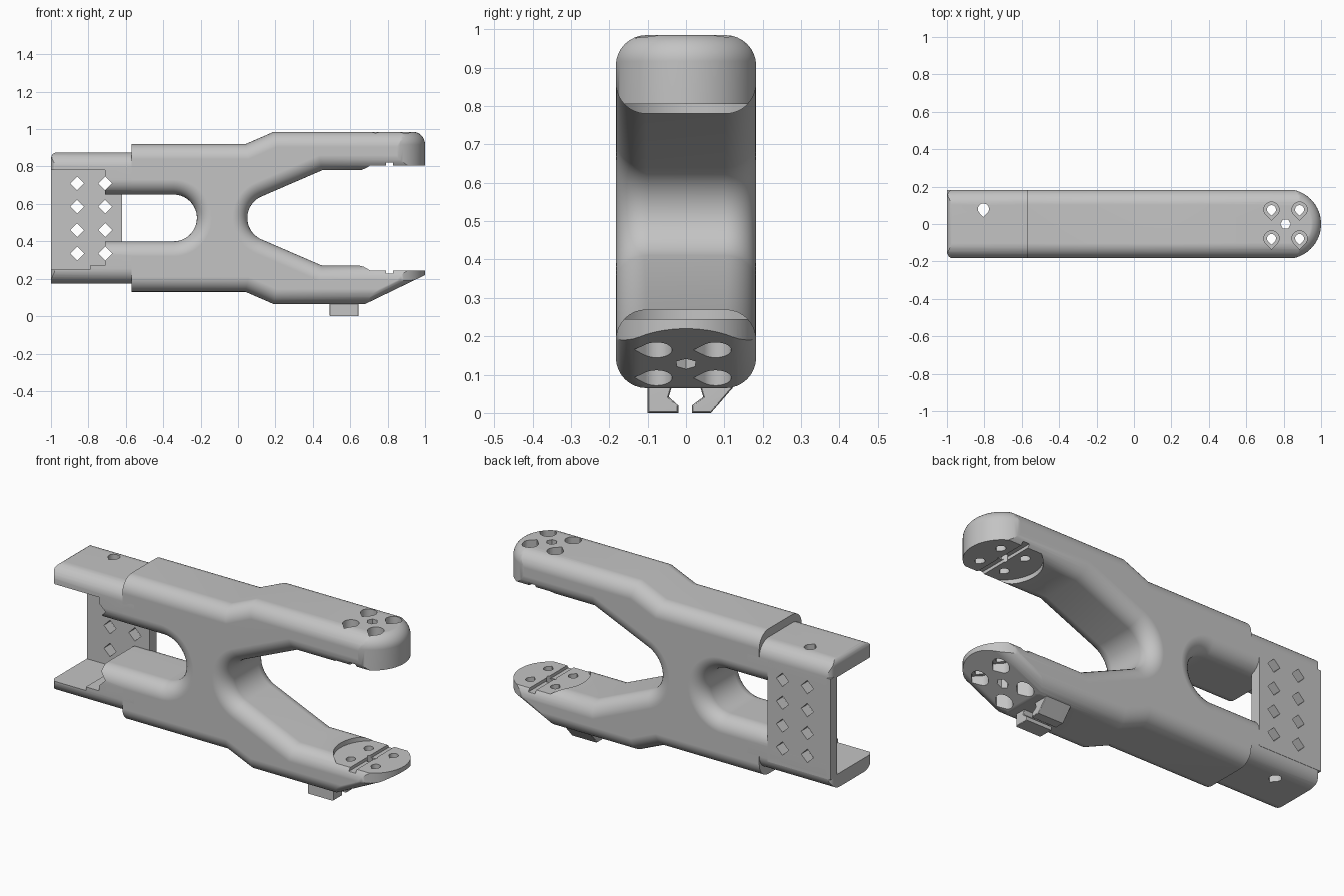
import bpy, bmesh, math
from mathutils import Vector

if "Cube" in bpy.data.objects:
    bpy.data.objects.remove(bpy.data.objects["Cube"], do_unlink=True)

grey = bpy.data.materials.new("light_grey")
grey.use_nodes = True
colour = (0.55, 0.55, 0.55, 1)
grey.diffuse_color = colour
grey.node_tree.nodes["Principled BSDF"].inputs["Base Color"].default_value = colour

MID = 0.525   # height of the symmetry plane
HALF = 0.183  # half depth of the body
ROUND = 0.08  # edge rounding
TIP = 0.81    # centre of the mounting pads
AXES = {"x": lambda u, v, w: (w, u, v),
        "y": lambda u, v, w: (u, w, v),
        "z": lambda u, v, w: (u, v, w)}


def arc(cx, cy, r, a0, a1, n=20):
    angles = [math.radians(a0 + (a1 - a0) * i / n) for i in range(n + 1)]
    return [(cx + r * math.cos(a), cy + r * math.sin(a)) for a in angles]


def inset(pts, d):
    """Offset a counter-clockwise outline inwards with mitred corners."""
    out = []
    for i, p in enumerate(pts):
        p = Vector(p)
        a = (p - Vector(pts[i - 1])).normalized()
        b = (Vector(pts[(i + 1) % len(pts)]) - p).normalized()
        n1, n2 = Vector((-a.y, a.x)), Vector((-b.y, b.x))
        out.append(p + (n1 + n2) * d / (1 + n1.dot(n2)))
    return out


def prism(name, pts, lo, hi, axis, r=0, steps=8):
    """Extrude an outline along an axis, rounding both rims by r."""
    area = sum(pts[i - 1][0] * p[1] - p[0] * pts[i - 1][1] for i, p in enumerate(pts))
    if area < 0:
        pts = pts[::-1]
    rim = [(0, 0)]
    if r:
        turns = [math.pi / 2 * k / steps for k in range(steps + 1)]
        rim = [(r * (1 - math.sin(t)), r * (1 - math.cos(t))) for t in turns]
    rows = [(d, lo + e) for d, e in rim] + [(d, hi - e) for d, e in rim[::-1]]
    bm = bmesh.new()
    loops = [[bm.verts.new(AXES[axis](p[0], p[1], w)) for p in inset(pts, d)] for d, w in rows]
    for l0, l1 in zip(loops, loops[1:]):
        for i in range(len(pts)):
            bm.faces.new((l0[i - 1], l0[i], l1[i], l1[i - 1]))
    bm.faces.new(loops[0][::-1])
    bm.faces.new(loops[-1])
    bmesh.ops.recalc_face_normals(bm, faces=bm.faces)
    mesh = bpy.data.meshes.new(name)
    bm.to_mesh(mesh)
    bm.free()
    mesh.materials.append(grey)
    obj = bpy.data.objects.new(name, mesh)
    bpy.context.collection.objects.link(obj)
    return obj


def box(name, x, y, z):
    return prism(name, [(x[0], y[0]), (x[1], y[0]), (x[1], y[1]), (x[0], y[1])], z[0], z[1], "z")


def combine(obj, tool, op="DIFFERENCE"):
    """Apply a boolean with a tool object and remove the tool."""
    mod = obj.modifiers.new("boolean", "BOOLEAN")
    mod.operation, mod.solver, mod.object = op, "EXACT", tool
    bpy.context.view_layer.update()
    graph = bpy.context.evaluated_depsgraph_get()
    mesh = bpy.data.meshes.new_from_object(obj.evaluated_get(graph))
    obj.modifiers.clear()
    obj.data = mesh
    bpy.data.objects.remove(tool, do_unlink=True)


def teardrop(x, y, r, lo, hi):
    pts = arc(x, y, r, -45, 225, 18) + [(x, y - r * 1.41)]
    return prism("drop_cutter", pts, lo, hi, "z")


# Forked body: half outline mirrored about the mid height
outer = [(-0.8, 0.395), (0.04, 0.395), (0.19, 0.46), (1.2, 0.46)]
mouth = [(1.2, 0.255), (0.45, 0.255)] + arc(0.175, 0, 0.125, 113.6, 180, 12)
slot = arc(-0.345, 0, 0.125, 0, 90, 14) + [(-0.8, 0.125)]
right = outer + mouth[:-1]
outline = right + [(0.05, 0)] + [(x, -h) for x, h in right[::-1]]
outline += [(x, -h) for x, h in slot[::-1]] + slot[1:]
body = prism("forked_body", [(x, MID + h) for x, h in outline], -HALF, HALF, "y", ROUND)
combine(body, box("end_cutter", (-1.2, -0.57), (-0.4, 0.4), (-0.2, 1.2)))

# Round nose of both prongs
plan = arc(0.813, 0, 0.187, -90, 90, 32) + [(-1.3, 0.187), (-1.3, -0.187)]
combine(body, prism("nose_shape", plan, 0.063, 0.987, "z", 0.07), "INTERSECT")

# Sloping underside of the lower prong
slope = [(-1.5, 0.02), (0.587, 0.02), (1.3, 0.365), (1.3, 1.2), (-1.5, 1.2)]
combine(body, prism("slope_shape", slope, -0.19, 0.19, "y", 0.07), "INTERSECT")

# Recessed round mounting pads with a cross groove
combine(body, prism("pad_cutter", arc(TIP, 0, 0.192, 0, 354, 59), 0.245, 0.805, "z"))
combine(body, box("groove_cutter", (TIP - 0.02, TIP + 0.02), (-0.3, 0.3), (0.228, 0.822)))
combine(body, prism("centre_cutter", arc(TIP, 0, 0.028, 0, 300, 5), -0.1, 1.1, "z"))

# Screw holes with deep teardrop counterbores
for x in (0.735, 0.885):
    for y in (-0.077, 0.077):
        combine(body, teardrop(x, y, 0.024, -0.1, 1.1))
        combine(body, teardrop(x, y, 0.041, -0.1, 0.2))
        combine(body, teardrop(x, y, 0.041, 0.87, 1.1))


def cut_diamonds(obj):
    for x in (-0.86, -0.71):
        for z in (0.335, 0.46, 0.585, 0.71):
            combine(obj, prism("diamond_cutter", arc(x, z, 0.037, 0, 270, 3), -0.4, 0.4, "y"))


# Rear rails: full depth near the body, thin flanges at the end
parts = [body]
for name, z0, z1 in (("upper_rail", 0.65, 0.875), ("lower_rail", 0.175, 0.40)):
    shape = [(-1.2, z0), (-0.3, z0), (-0.3, z1), (-1.2, z1)]
    rail = prism(name, shape, -HALF, HALF, "y", ROUND)
    ends = arc(-0.96, 0.147, 0.04, 90, 180, 6) + arc(-0.96, -0.147, 0.04, 180, 270, 6)
    ends += [(-0.5, -0.187), (-0.5, 0.187)]
    combine(rail, prism("end_shape", ends, 0.1, 0.877, "z", 0.035, 5), "INTERSECT")
    combine(rail, box("pocket_cutter", (-1.2, -0.71), (-0.4, 0.125), (0.27, 0.78)))
    combine(rail, box("ledge_cutter", (-1.2, -0.79), (-0.4, 0.125), (0.25, 0.5)))
    combine(rail, teardrop(-0.805, 0.08, 0.03, -0.1, 1.1))
    cut_diamonds(rail)
    parts.append(rail)

# Back plate with diamond openings
plate = box("back_plate", (-1.0, -0.62), (0.125, HALF), (0.24, 0.79))
cut_diamonds(plate)
parts.append(plate)

# Cable clip hooks under the lower prong
hook_a = [(-0.1, 0.075), (-0.1, 0), (-0.02, 0), (-0.02, 0.02), (-0.045, 0.042), (-0.035, 0.075)]
hook_b = [(0.035, 0.075), (0.045, 0.042), (0.015, 0.02), (0.015, 0), (0.065, 0), (0.13, 0.075)]
for name, hook in (("front_clip_hook", hook_a), ("back_clip_hook", hook_b)):
    parts.append(prism(name, hook, 0.49, 0.645, "x", 0.006, 3))

# Smooth shading with sharp edges kept
bpy.ops.object.select_all(action="DESELECT")
for obj in parts:
    obj.select_set(True)
bpy.context.view_layer.objects.active = body
bpy.ops.object.shade_smooth_by_angle(angle=math.radians(28))
for obj in parts:
    mod = obj.modifiers.new("weighted_normals", "WEIGHTED_NORMAL")
    mod.keep_sharp = True
